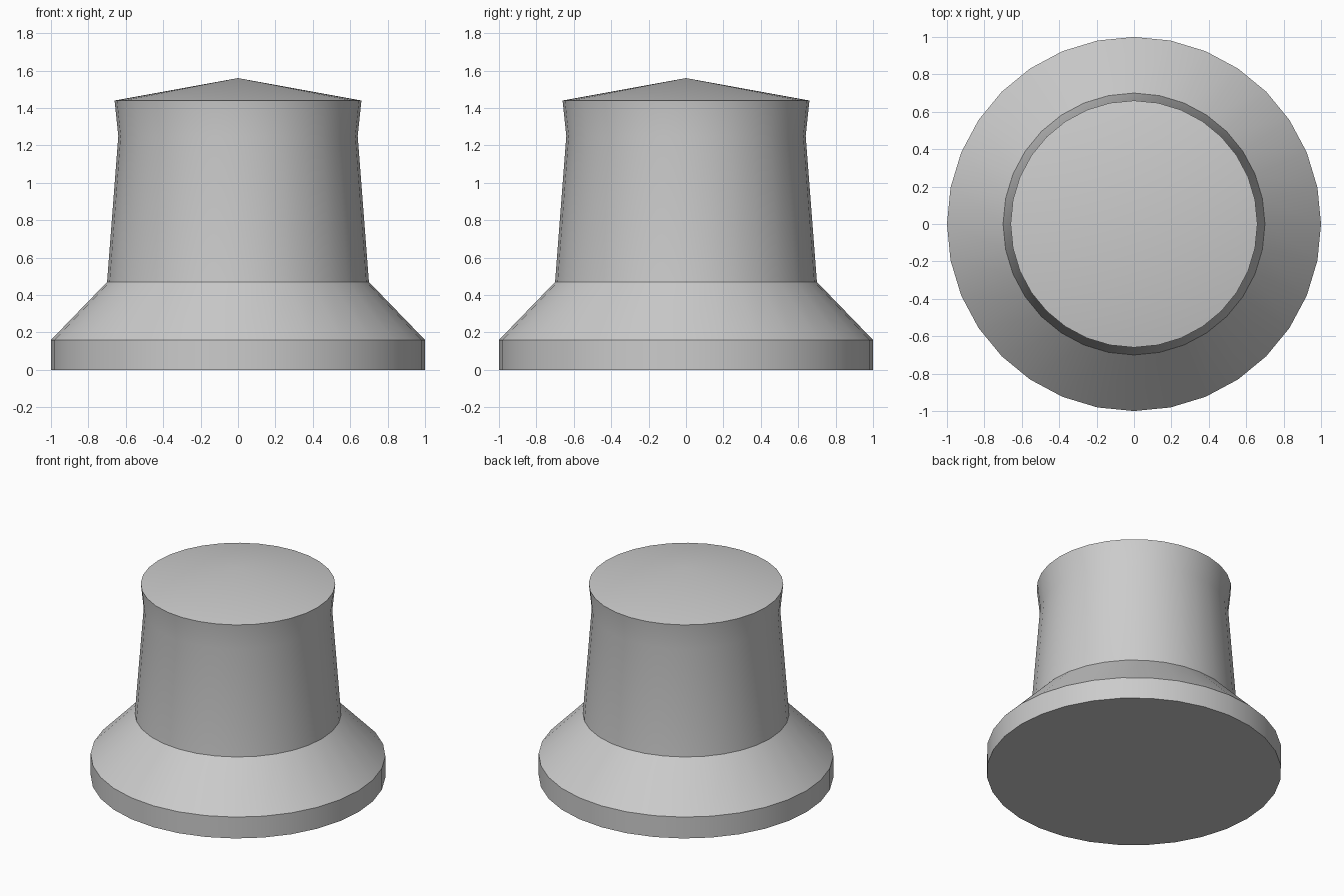
import bpy
import bmesh
from math import radians, tau
from mathutils import Vector

cube = bpy.data.objects.get("Cube")
if cube:
    bpy.data.objects.remove(cube, do_unlink=True)

SIDES = 32

# Single plain grey finish
grey = bpy.data.materials.new("light_grey")
grey.use_nodes = True
colour = (0.6, 0.6, 0.6, 1.0)
grey.diffuse_color = colour
grey.node_tree.nodes["Principled BSDF"].inputs["Base Color"].default_value = colour

# Half profile (radius, height): base disc, flared skirt, waisted body, shallow cone top
profile = [(0, 0), (1, 0), (1, 0.16), (0.7, 0.47), (0.64, 1.25), (0.66, 1.44), (0, 1.56)]

# Revolve the profile around the vertical axis
bm = bmesh.new()
verts = [bm.verts.new((r, 0, z)) for r, z in profile]
edges = [bm.edges.new(pair) for pair in zip(verts, verts[1:])]
bmesh.ops.spin(bm, geom=verts + edges, cent=Vector(), axis=Vector((0, 0, 1)),
               angle=tau, steps=SIDES, use_duplicate=False)
bmesh.ops.remove_doubles(bm, verts=bm.verts, dist=0.0005)
bmesh.ops.recalc_face_normals(bm, faces=bm.faces)

mesh = bpy.data.meshes.new("knob")
bm.to_mesh(mesh)
bm.free()
mesh.materials.append(grey)
knob = bpy.data.objects.new("knob", mesh)
bpy.context.collection.objects.link(knob)

# Smooth around the sides, sharp at the rims
bpy.ops.object.select_all(action="DESELECT")
knob.select_set(True)
bpy.context.view_layer.objects.active = knob
bpy.ops.object.shade_smooth_by_angle(angle=radians(30))
